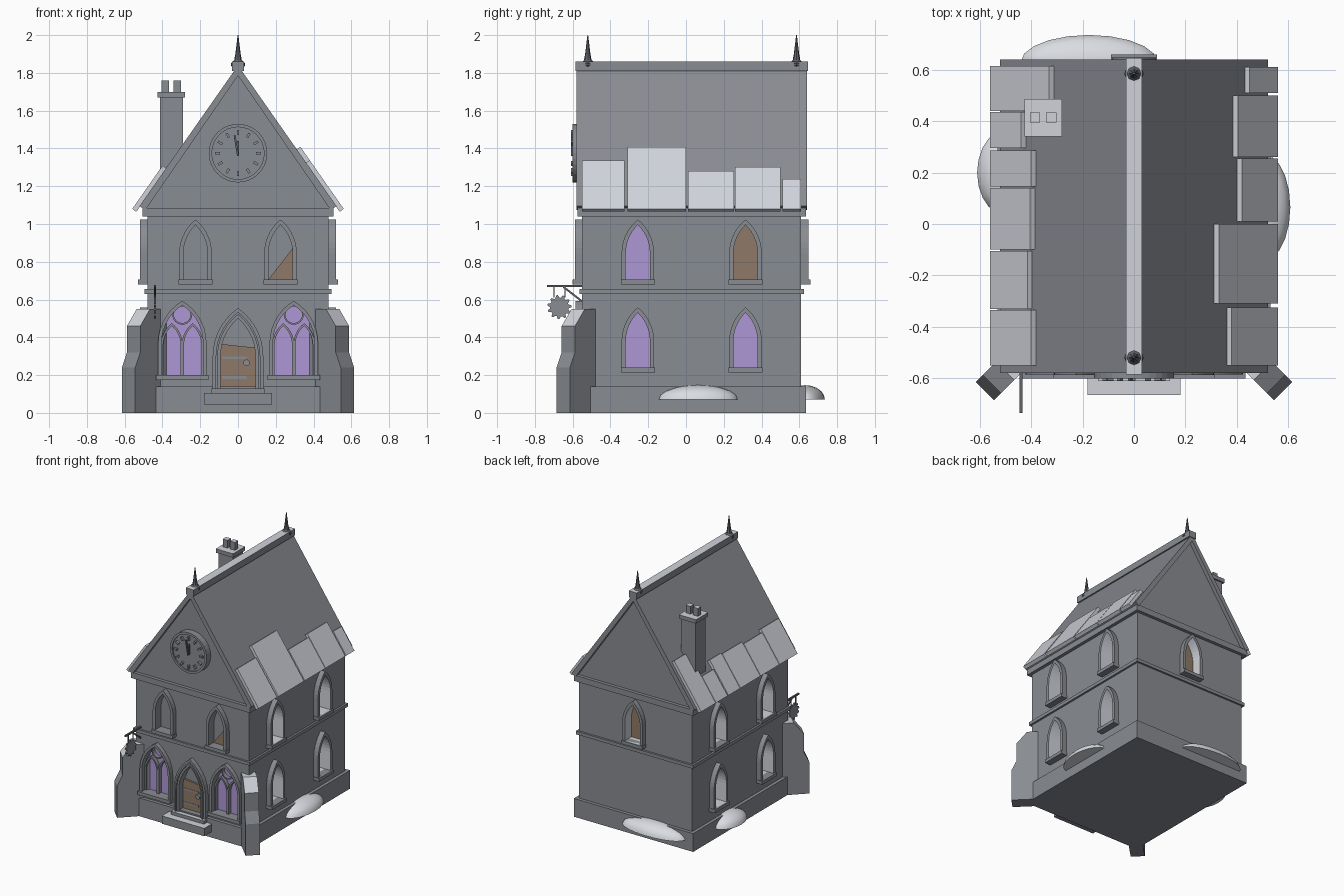
import bpy, bmesh, math
from math import sin, cos, pi
from mathutils import Matrix, Vector

if "Cube" in bpy.data.objects:
    bpy.data.objects.remove(bpy.data.objects["Cube"])


def material(name, *rgb):
    m = bpy.data.materials.new(name)
    m.use_nodes = True
    m.diffuse_color = (*rgb, 1)
    m.node_tree.nodes["Principled BSDF"].inputs["Base Color"].default_value = (*rgb, 1)
    return m


STONE = material("grey stone", .25, .262, .288)
PALE = material("pale slate", .63, .65, .7)
SNOW = material("snow white", .7, .72, .76)
GLASS = material("violet glass", .43, .31, .66)
WOOD = material("brown wood", .275, .195, .135)
IRON = material("dark iron", .12, .125, .14)


def finish(name, bm, mat, M=Matrix(), smooth=False):
    bmesh.ops.recalc_face_normals(bm, faces=bm.faces[:])
    me = bpy.data.meshes.new(name)
    bm.to_mesh(me)
    bm.free()
    me.transform(M)
    me.materials.append(mat)
    if smooth:
        me.shade_smooth()
    ob = bpy.data.objects.new(name, me)
    bpy.context.collection.objects.link(ob)
    return ob


def pale_tops(ob, limit=.9):
    ob.data.materials.append(PALE)
    for p in ob.data.polygons:
        p.material_index = int(p.normal.z > limit)


def box(name, x, y, z, mat=STONE):
    bm = bmesh.new()
    bmesh.ops.create_cube(bm, size=1)
    for v in bm.verts:
        v.co = [a[0] + (c + .5) * (a[1] - a[0]) for a, c in zip((x, y, z), v.co)]
    return finish(name, bm, mat)


def prism(name, pts, d0, d1, mat, M=Matrix()):
    """Extrude a (u, z) outline outward from depth d0 to d1."""
    bm = bmesh.new()
    a, b = [[bm.verts.new((u, -d, z)) for u, z in pts] for d in (d0, d1)]
    bm.faces.new(a)
    bm.faces.new(b)
    for i in range(len(pts)):
        j = (i + 1) % len(pts)
        bm.faces.new((a[i], a[j], b[j], b[i]))
    return finish(name, bm, mat, M)


def ring(name, outer, inner, d0, d1, mat, M=Matrix(), reveal=None):
    """Frame between two outlines of equal length; reveal colours its inside."""
    bm = bmesh.new()
    loops = [[bm.verts.new((u, -d, z)) for u, z in pts]
             for pts, d in ((outer, d0), (outer, d1), (inner, d1), (inner, d0))]
    for k in range(4):
        p, q = loops[k], loops[(k + 1) % 4]
        for i in range(len(p)):
            j = (i + 1) % len(p)
            f = bm.faces.new((p[i], p[j], q[j], q[i]))
            f.material_index = int(k == 2 and reveal is not None)
    ob = finish(name, bm, mat, M)
    if reveal:
        ob.data.materials.append(reveal)
    return ob


def arch(u, w, z0, spring, apex, n=7):
    h = apex - spring
    r = (w * w + h * h) / (2 * w)
    end = math.atan2(h, r - w)
    right = [(w - r + r * cos(end * i / n), spring + r * sin(end * i / n)) for i in range(n + 1)]
    right[-1] = (0, apex)
    half = [(w, z0)] + right
    return [(u + x, z) for x, z in half] + [(u - x, z) for x, z in half[-2::-1]]


def circle(u, z, r, n=32):
    return [(u + r * cos(2 * pi * i / n), z + r * sin(2 * pi * i / n)) for i in range(n)]


def facing(degrees, x, y):
    return Matrix.Translation((x, y, 0)) @ Matrix.Rotation(math.radians(degrees), 4, 'Z')


FRONT, BACK = facing(0, 0, -.55), facing(180, 0, .61)
RIGHT, LEFT = facing(90, .48, 0), facing(-90, -.48, 0)

# Walls, plinth and string courses
walls = box("walls", (-.48, .48), (-.55, .61), (.1, 1.06))
box("plinth", (-.505, .505), (-.575, .635), (0, .14))
box("middle_band", (-.495, .495), (-.565, .625), (.63, .655))
box("cornice", (-.505, .505), (-.575, .635), (1.04, 1.085))
prism("gable_walls", [(-.49, 1.08), (.49, 1.08), (0, 1.79)], -.61, .55, STONE)

# Openings
cutters = []


def opening(name, M, u, w, z0, spring, apex, rim, depth, out, fill, reveal=None):
    inner = arch(u, w, z0, spring, apex)
    outer = arch(u, w + rim, z0 - rim / 2, spring, apex + rim * 1.3)
    middle = arch(u, w + rim / 2, z0 - rim / 4, spring, apex + rim * .6)
    cutters.append(prism(name + "_cutter", middle, -depth - .01, .1, STONE, M))
    ring(name + "_frame", outer, inner, -depth, out, STONE, M, reveal)
    prism(name + "_pane", middle, -depth - .009, -depth, fill, M)


def sill(name, M, u, w, z0, z1, out):
    prism(name, [(u - w, z0), (u + w, z0), (u + w, z1), (u - w, z1)], -.01, out, STONE, M)


def small_window(name, M, u, z, fill, depth, reveal=None):
    opening(name, M, u, .064, z + .02, z + .16, z + .31, .022, depth, .038, fill, reveal)
    sill(name + "_sill", M, u, .09, z - .005, z + .02, .05)


for side, M, s in (("right", RIGHT, 1), ("left", LEFT, -1)):
    for y in (-.255, .315):
        for level, z in (("lower", .22), ("upper", .685)):
            boarded = s > 0 and y > 0 and level == "upper"
            small_window(f"{side}_{level}_window", M, s * y, z, WOOD if boarded else GLASS, .08, PALE)
small_window("back_window", BACK, 0, .685, WOOD, .04, PALE)
for u in (-.225, .225):
    small_window("front_upper_window", FRONT, u, .685, STONE, .03)
prism("window_board", [(.16, .705), (.288, .705), (.288, .87)], -.03, -.022, WOOD, FRONT)

# Large traceried front windows
for u in (-.295, .295):
    opening("front_lower_window", FRONT, u, .11, .2, .37, .57, .018, .03, .035, GLASS)
    sill("front_lower_sill", FRONT, u, .138, .175, .2, .05)
    for k in (-.055, .055):
        ring("lancet_tracery", arch(u + k, .057, .2, .36, .475), arch(u + k, .046, .2, .36, .46),
             -.03, .0, STONE, FRONT)
    ring("round_tracery", circle(u, .52, .053, 24), circle(u, .52, .044, 24), -.03, .0, STONE, FRONT)

# Door, hinges, knob and steps
opening("doorway", FRONT, 0, .092, .13, .3, .5, .042, .03, .035, STONE)
ring("door_inner_frame", arch(0, .118, .12, .3, .535), arch(0, .107, .12, .3, .52), .03, .045, STONE, FRONT)
prism("door_leaf", [(-.092, .14), (.092, .14), (.092, .345), (-.092, .365)], -.03, -.015, WOOD, FRONT)
for z in (.18, .285):
    sill("door_hinge", FRONT, -.02, .065, z, z + .014, -.012)
prism("door_knob", circle(.045, .265, .018, 12), -.02, .005, STONE, FRONT)
pale_tops(box("lower_step", (-.18, .18), (-.665, -.55), (.045, .105)))
pale_tops(box("upper_step", (-.14, .14), (-.61, -.55), (.1, .13)))

# Cut every opening into the walls
for c in cutters:
    c.hide_render = True
    c.hide_set(True)
    cut = walls.modifiers.new("opening", 'BOOLEAN')
    cut.operation, cut.solver, cut.object = 'DIFFERENCE', 'EXACT', c

# Diagonal corner buttresses
profile = [(-.1, 0), (.141, 0), (.141, .24), (.103, .32), (.103, .46), (.03, .55), (-.1, .55)]
for s in (-1, 1):
    M = facing(-90 + 45 * s if s < 0 else -45, s * .48, -.55) if s > 0 else facing(-135, -.48, -.55)
    pale_tops(prism("corner_buttress", profile, -.05, .05, STONE, M), .5)

# Roof, ridge and loose slates along the eaves
SLOPE = 1.43
prism("roof", [(0, 1.84), (.522, 1.094), (.49, 1.075), (0, 1.785), (-.49, 1.075), (-.522, 1.094)],
      -.64, .58, STONE)
pale_tops(box("ridge_cap", (-.032, .032), (-.585, .645), (1.81, 1.86)))
slates = {1: [(-.55, -.325, .38), (-.31, 0, .33), (.01, .255, .42), (.26, .5, .405), (.51, .61, .45)],
          -1: [(-.55, -.335, .4), (-.33, -.105, .415), (-.1, .14, .405), (.145, .285, .4),
               (.295, .435, .44), (.44, .615, .33)]}
for s, rows in slates.items():
    for y0, y1, x in rows:
        z = 1.08 + SLOPE * (.56 - x)
        pts = [(.56, 1.08), (x, z), (x - .022, z - .015), (.538, 1.065)]
        prism("eave_slate", [(s * a, b) for a, b in pts], -y1, -y0, PALE)

# Spun finials on the ridge ends
outline = [(0, 1.82), (.02, 1.82), (.038, 1.84), (.038, 1.85), (.02, 1.868), (.014, 1.9), (.002, 2)]
for y in (-.52, .585):
    bm = bmesh.new()
    vs = [bm.verts.new((r, 0, z)) for r, z in outline]
    es = [bm.edges.new(e) for e in zip(vs, vs[1:])]
    bmesh.ops.spin(bm, geom=vs + es, axis=(0, 0, 1), cent=(0, 0, 0), angle=2 * pi, steps=8)
    bmesh.ops.remove_doubles(bm, verts=bm.verts[:], dist=.0005)
    finish("finial", bm, IRON, Matrix.Translation((0, y, 0)))

# Chimney
box("chimney_stack", (-.412, -.292), (.355, .475), (1.15, 1.68))
pale_tops(box("chimney_cap", (-.426, -.28), (.34, .487), (1.67, 1.7)))
for x in (-.385, -.322):
    pale_tops(box("chimney_pot", (x - .02, x + .02), (.394, .434), (1.7, 1.76)))

# Clock
prism("clock_face", circle(0, 1.375, .145), -.01, .04, STONE, FRONT)
ring("clock_rim", circle(0, 1.375, .155), circle(0, 1.375, .138), -.01, .05, STONE, FRONT)


def bar(name, start, end, w, d0, d1, mat, M):
    a, b = Vector(start), Vector(end)
    n = (b - a).normalized().orthogonal() * w / 2
    prism(name, [tuple(p) for p in (a + n, b + n, b - n, a - n)], d0, d1, mat, M)


for i in range(12):
    t = Vector((sin(pi * i / 6), cos(pi * i / 6)))
    c = Vector((0, 1.375))
    bar("hour_mark", c + t * .095, c + t * .122, .013, .035, .058, STONE, FRONT)
bar("minute_hand", (0, 1.36), (-.018, 1.47), .01, .05, .058, IRON, FRONT)
bar("hour_hand", (0, 1.36), (0, 1.44), .012, .042, .05, IRON, FRONT)

# Hanging cog sign and its bracket
SIGN = facing(90, -.44, 0)
teeth = [(-.67 + r * cos(t), .56 + r * sin(t)) for i in range(44)
         for r, t in [((.064 if i % 4 < 2 else .05), 2 * pi * i / 44)]]
prism("cog_sign", teeth, -.006, .006, STONE, SIGN)
bar("sign_arm", (-.735, .672), (-.55, .672), .012, -.006, .006, IRON, SIGN)
bar("sign_brace", (-.65, .668), (-.55, .59), .01, -.005, .005, IRON, SIGN)
for y in (-.7, -.64):
    bar("sign_chain", (y, .61), (y, .67), .005, -.003, .003, IRON, SIGN)

# Snow drifts against the plinth
for x, y, rx, ry in ((.5, .065, .108, .21), (-.5, .2, .11, .165), (-.175, .63, .265, .105)):
    bm = bmesh.new()
    bmesh.ops.create_uvsphere(bm, u_segments=20, v_segments=10, radius=1)
    cut = bmesh.ops.bisect_plane(bm, geom=bm.verts[:] + bm.edges[:] + bm.faces[:], dist=.001,
                                 plane_co=(0, 0, 0), plane_no=(0, 0, -1), clear_outer=True)
    bmesh.ops.holes_fill(bm, edges=[e for e in bm.edges if e.is_boundary])
    drift = finish("snow_drift", bm, SNOW, Matrix.Translation((x, y, .072)) @ Matrix.Diagonal((rx, ry, .075, 1)), True)
    for p in drift.data.polygons:
        p.use_smooth = p.normal.z > -.9
